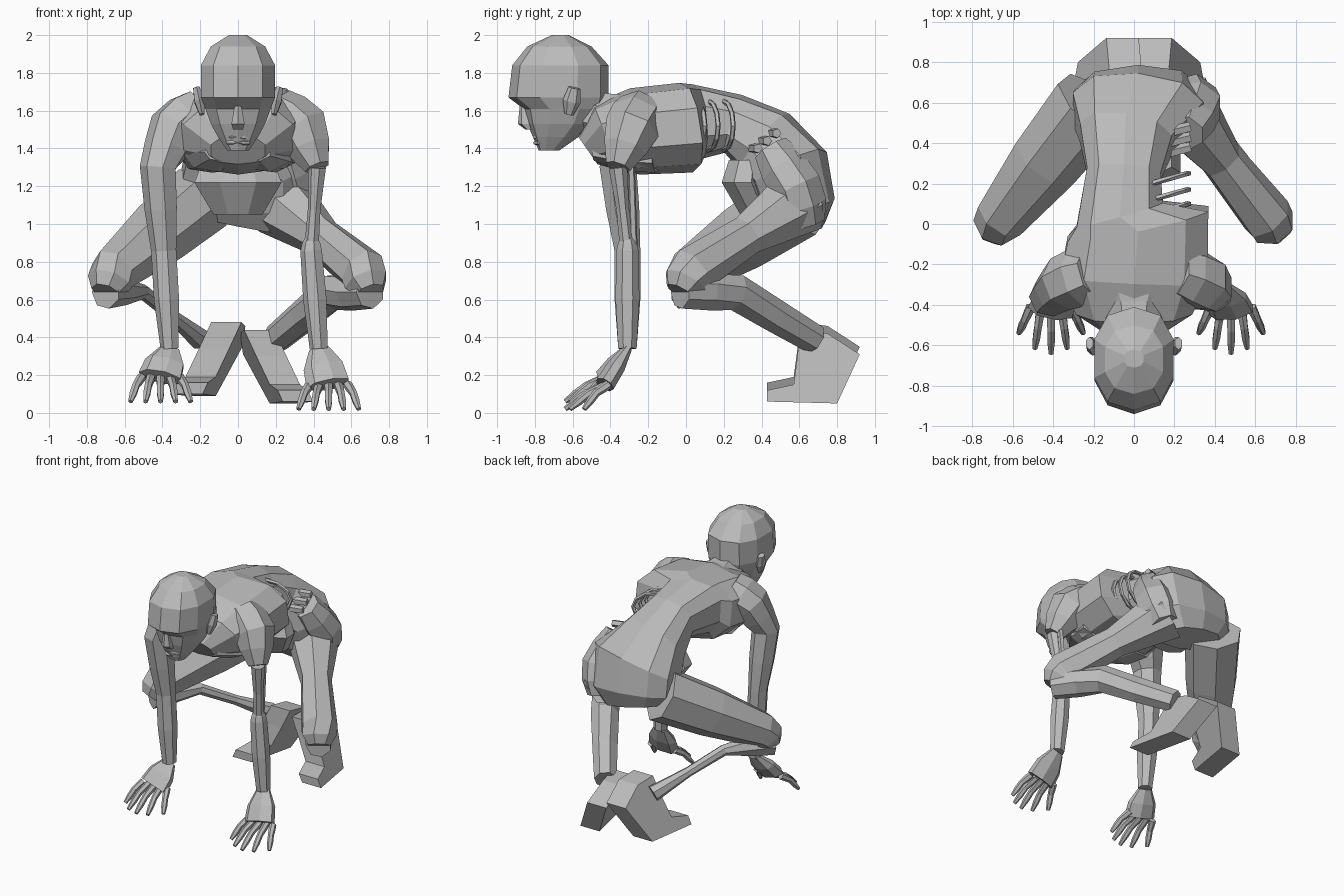
import bpy, bmesh, math
from mathutils import Vector

cube = bpy.data.objects.get("Cube")
if cube:
    bpy.data.objects.remove(cube, do_unlink=True)

# One flat grey for the whole figure
GREY = (0.5, 0.5, 0.5, 1)
material = bpy.data.materials.new("grey_skin")
material.use_nodes = True
material.diffuse_color = GREY
for node in material.node_tree.nodes:
    if node.type == 'BSDF_PRINCIPLED':
        node.inputs["Base Color"].default_value = GREY

UP = Vector((0, 0, 1))
RIGHT, LEFT = -1, 1
LABELS = {RIGHT: "right", LEFT: "left"}


def finish(name, bm):
    """Turn a bmesh into a named, flat shaded object."""
    bmesh.ops.recalc_face_normals(bm, faces=bm.faces[:])
    mesh = bpy.data.meshes.new(name)
    bm.to_mesh(mesh)
    bm.free()
    mesh.materials.append(material)
    part = bpy.data.objects.new(name, mesh)
    bpy.context.scene.collection.objects.link(part)


def signed_power(value, power):
    return math.copysign(abs(value) ** power, value)


def bridge(bm, lower, upper):
    """Join two vertex rings with quads."""
    for k in range(len(lower)):
        j = (k + 1) % len(lower)
        bm.faces.new((lower[k], lower[j], upper[j], upper[k]))


def loft(name, points, widths, depths, sides=8, axis=None, boxy=1):
    """Skin rings of the given half widths and half depths along a path."""
    bm = bmesh.new()
    rings = []
    last = len(points) - 1
    for i, (point, width, depth) in enumerate(zip(points, widths, depths)):
        along = axis or (points[min(i + 1, last)] - points[max(i - 1, 0)]).normalized()
        across = Vector((1, 0, 0))
        across = (across - along * across.dot(along)).normalized()
        out = along.cross(across)
        ring = []
        for k in range(sides):
            angle = math.tau * (k + 0.5) / sides
            ring.append(bm.verts.new(
                point + across * width * signed_power(math.cos(angle), boxy)
                + out * depth * signed_power(math.sin(angle), boxy)))
        rings.append(ring)
    for lower, upper in zip(rings, rings[1:]):
        bridge(bm, lower, upper)
    bm.faces.new(rings[0])
    bm.faces.new(rings[-1])
    finish(name, bm)


def limb(name, joints, radii, sides=7, flat=1):
    """Loft through joints and the midpoints between them, one radius each."""
    points = [joints[0]]
    for start, end in zip(joints, joints[1:]):
        points += [start.lerp(end, 0.5), end]
    loft(name, points, radii, [r * flat for r in radii], sides)


def stack(name, sections, **options):
    """Loft from rows of x, y, z, half width and half depth."""
    loft(name, [Vector(s[:3]) for s in sections],
         [s[3] for s in sections], [s[4] for s in sections], **options)


def place(side, x, y, z):
    """A point given for the left, mirrored when the side is right."""
    return Vector((side * x, y, z))


# Torso, bent at the pelvis and eaten away on the left flank
stack("torso", [
    (0, -.52, 1.39, .15, .09), (0, -.42, 1.46, .3, .19), (0, -.27, 1.49, .38, .23),
    (.02, 0, 1.51, .37, .24), (-.07, .05, 1.54, .23, .2), (-.05, .25, 1.53, .19, .16),
    (-.04, .42, 1.43, .24, .2), (.02, .55, 1.28, .34, .22), (.02, .59, 1.1, .33, .2),
    (0, .6, 1, .24, .14)], sides=10, boxy=.8)

# Front of the pelvis hanging under the waist
stack("groin", [(0, .32, 1.34, .2, .1), (0, .3, 1.22, .25, .12), (0, .38, 1.05, .14, .1)], axis=UP)

# Neck
stack("neck", [(0, -.24, 1.55, .27, .15), (0, -.4, 1.56, .17, .14),
               (0, -.6, 1.6, .12, .12)])

# Head: rows of height, front, back and half width from chin to crown
HEAD = [(1.39, -.78, -.67, .06), (1.46, -.81, -.57, .11), (1.53, -.84, -.48, .15),
        (1.61, -.86, -.43, .18), (1.67, -.94, -.41, .205), (1.84, -.92, -.41, .205),
        (1.94, -.84, -.5, .15), (2, -.71, -.62, .05)]
stack("head", [(0, (front + back) / 2, z, width, (back - front) / 2)
               for z, front, back, width in HEAD], sides=10, axis=UP, boxy=.85)

# Nose and mouth
stack("nose", [(0, -.86, 1.63, .02, .02), (0, -.85, 1.53, .04, .04),
               (0, -.83, 1.5, .03, .02)], sides=6, axis=UP)
for label, z in (("upper", 1.46), ("lower", 1.43)):
    limb(label + "_lip", [Vector((-.06, -.78, z)), Vector((0, -.81, z)), Vector((.06, -.78, z))],
         [.01, .013, .015, .013, .01], sides=5)

for side, label in LABELS.items():
    # Ear
    limb(label + "_ear", [place(side, .19, -.62, 1.58), place(side, .22, -.59, 1.72)],
         [.015, .03, .02], sides=6, flat=1.6)

    # Chest muscle
    limb(label + "_chest", [place(side, .1, -.48, 1.38), place(side, .17, -.15, 1.36)],
         [.08, .16, .15], flat=.6)

    # Arm; the left upper arm is down to the bone
    collar = place(side, .2, -.24, 1.6)
    shoulder = place(side, .34, -.29, 1.5)
    armpit = place(side, .42, -.36, 1.3)
    elbow = place(side, .39, -.31, .86)
    wrist = place(side, .43 if side == LEFT else .36, -.31, .34)
    if side == LEFT:
        back = Vector((0, .07, 0))
        limb("left_shoulder", [collar, shoulder, armpit], [.13, .15, .15, .12, .07])
        limb("left_arm_bone", [armpit, elbow], [.05, .035, .04])
        limb("left_arm_tendon", [armpit + back, elbow + back / 2], [.02, .02, .02], sides=5)
        limb("left_forearm", [elbow + UP * .08, elbow, wrist], [.03, .05, .06, .065, .05])
    else:
        limb("right_arm", [collar, shoulder, armpit, elbow, wrist],
             [.13, .15, .14, .12, .1, .09, .07, .07, .05])

    # Hand with five spread digits resting on their tips
    lift = -.03 if side == LEFT else .01
    knuckles = wrist + place(side, .05, -.12, lift - .16)
    limb(label + "_palm", [wrist, knuckles], [.055, .11, .12], flat=.45)
    for digit in range(5):
        spread = digit - 2
        base = knuckles + place(side, .05 * spread, .02, 0)
        tip = knuckles + place(side, .08 * spread, .025 * spread ** 2 - .21, -.13)
        bend = base.lerp(tip, 0.5) + UP * .02
        limb(f"{label}_digit_{digit + 1}", [base, bend, tip], [.025, .024, .021, .021, .013], sides=6)

    # Thigh, thinner on the left
    hip = place(side, .21, .6, 1.12)
    knee = place(side, .66, .03, .75)
    shin = place(side, .7, -.03, .64)
    thigh = [.19, .11] if side == LEFT else [.2, .18]
    limb(label + "_thigh", [hip, knee, shin], thigh + [.13, .12, .08])

    # Calf, wasted to a thin shaft on the right
    calf = place(side, .5, .26, .64)
    ankle = place(side, .2, .68, .39)
    radii = [.09, .1, .1, .09, .08] if side == LEFT else [.09, .07, .04, .035, .06]
    limb(label + "_calf", [shin, calf, ankle], radii)

    # Foot on tiptoe: a side profile leaning inward toward the raised heel
    profile = [(.6, .44), (.75, .42), (.92, .31), (.8, .05),
               (.43, .06), (.43, .12), (.57, .15), (.59, .3)]
    inset, rise = (0, 0) if side == LEFT else (.05, .04)
    foot = bmesh.new()
    walls = []
    for edge in (-1, 1):
        walls.append([foot.verts.new(place(side, .43 - inset - .2 * y - .45 * z + edge * .08,
                                           y, z + rise)) for y, z in profile])
    bridge(foot, *walls)
    for wall in walls:
        foot.faces.new(wall)
    foot.normal_update()
    bmesh.ops.triangulate(foot, faces=[f for f in foot.faces if len(f.verts) > 4])
    finish(label + "_foot", foot)

# Left hip, wider where the flank is torn open
limb("left_hip", [Vector((.25, .45, 1.4)), Vector((.3, .58, 1.2)), Vector((.26, .64, 1))],
     [.1, .13, .14, .14, .1])

# Bared ribs curving round the left flank
for number, y in enumerate((.05, .12, .2)):
    arc = [math.pi * step / 6 for step in range(7)]
    path = [Vector((.08 + .19 * math.sin(a), y + .05 * math.sin(a), 1.52 + .13 * math.cos(a)))
            for a in arc]
    thickness = [.014] * len(path)
    loft(f"rib_{number + 1}", path, thickness, thickness, sides=5)

# Bone splinters above the left hip
for number in range(3):
    start = Vector((.08, .33, 1.4)) + Vector((0, .05, .04)) * number
    limb(f"hip_splinter_{number + 1}", [start, start + Vector((.2, .05, 0))],
         [.03, .028, .026], sides=5)
